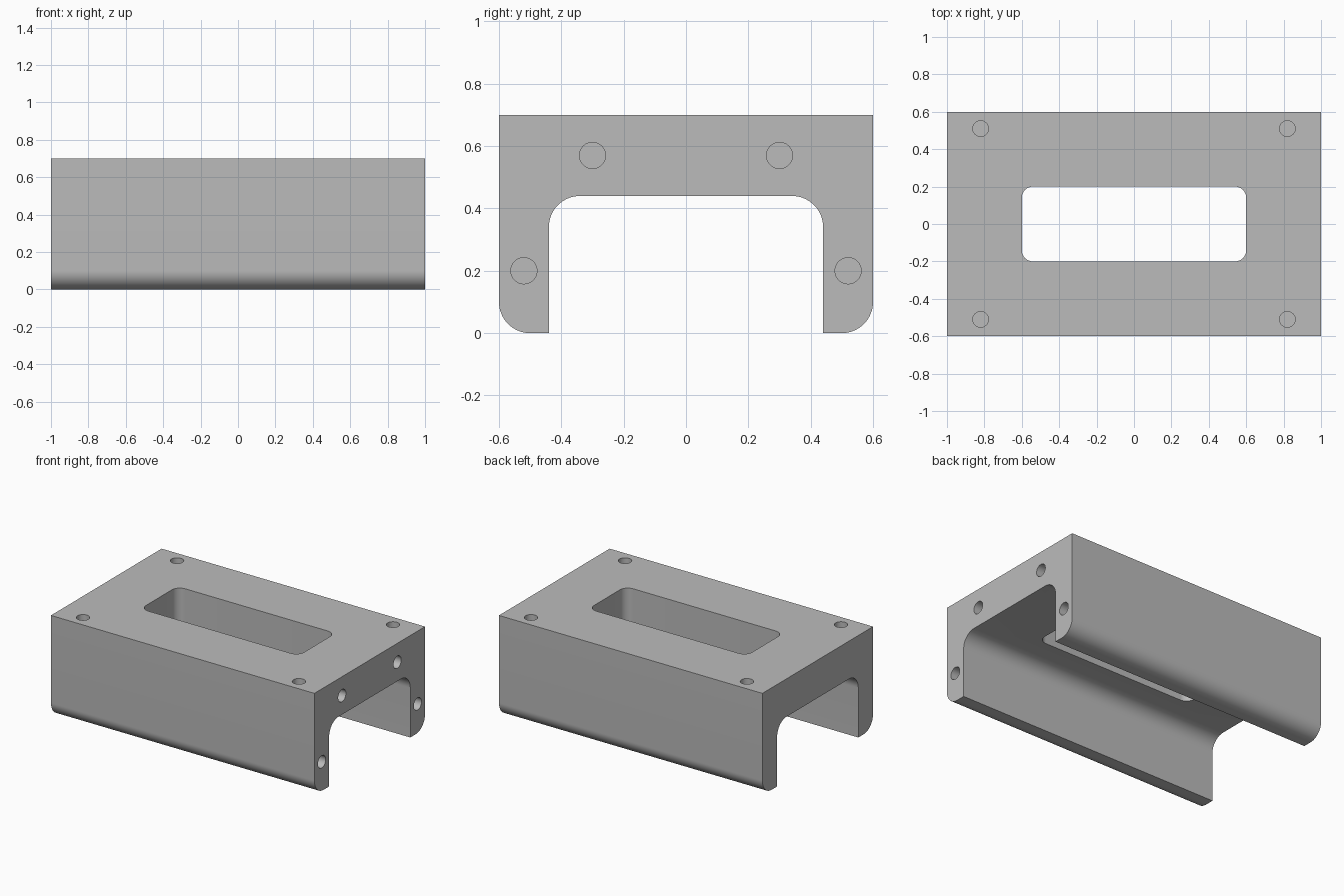
import bpy, bmesh, math
from mathutils import Matrix, Vector

cube = bpy.data.objects.get("Cube")
if cube:
    bpy.data.objects.remove(cube, do_unlink=True)

grey = bpy.data.materials.new("plain grey")
grey.use_nodes = True
colour = (0.5, 0.5, 0.5, 1)
grey.diffuse_color = colour
grey.node_tree.nodes["Principled BSDF"].inputs["Base Color"].default_value = colour


def arc(cx, cy, r, start, end, steps=16):
    """Points along a corner arc, angles in degrees."""
    angles = [math.radians(start + (end - start) * i / steps) for i in range(steps + 1)]
    return [(cx + r * math.cos(a), cy + r * math.sin(a)) for a in angles]


def prism(name, outline, place, depth):
    """Extrude a 2D outline along its local z, from 0 to depth."""
    bm = bmesh.new()
    face = bm.faces.new([bm.verts.new((x, y, 0)) for x, y in outline])
    top = bmesh.ops.extrude_face_region(bm, geom=[face])["geom"]
    bmesh.ops.translate(bm, vec=Vector((0, 0, depth)),
                        verts=[v for v in top if isinstance(v, bmesh.types.BMVert)])
    bm.transform(place)
    bmesh.ops.recalc_face_normals(bm, faces=bm.faces)
    mesh = bpy.data.meshes.new(name)
    bm.to_mesh(mesh)
    bm.free()
    obj = bpy.data.objects.new(name, mesh)
    bpy.context.collection.objects.link(obj)
    mesh.materials.append(grey)
    return obj


# Channel body: half section mirrored across the middle, run along x
half = [(0.6, 0.7)] + arc(0.5, 0.1, 0.1, 0, -90) + [(0.44, 0)] + arc(0.34, 0.34, 0.1, 0, 90)
section = half + [(-y, z) for y, z in reversed(half)]
along_x = Matrix(((0, 0, 1, 0), (1, 0, 0, 0), (0, 1, 0, 0), (0, 0, 0, 1)))
body = prism("channel_body", section, Matrix.Translation((-1, 0, 0)) @ along_x, 2)

# Rounded slot through the top plate
r = 0.06
slot = []
for i, (sx, sy) in enumerate([(1, 1), (-1, 1), (-1, -1), (1, -1)]):
    slot += arc(sx * (0.6 - r), sy * (0.2 - r), r, 90 * i, 90 * i + 90, 10)
cutters = [prism("slot_cutter", slot, Matrix.Translation((0, 0, 0.3)), 0.6)]

# Blind screw holes in the top corners and both ends
circle = arc(0, 0, 0.042, 0, 360, 40)[:-1]
depth, over = 0.2, 0.05
for sx in (-1, 1):
    for sy in (-1, 1):
        spot = Matrix.Translation((sx * 0.82, sy * 0.51, 0.7 - depth))
        cutters.append(prism("top_hole_cutter", circle, spot, depth + over))
        for y, z in ((0.3, 0.57), (0.52, 0.2)):
            spot = Matrix.Translation((sx * (1 - depth), sy * y, z)) @ along_x
            cutters.append(prism("end_hole_cutter", circle, spot, sx * (depth + over)))

for cutter in cutters:
    cut = body.modifiers.new(cutter.name, "BOOLEAN")
    cut.operation = "DIFFERENCE"
    cut.solver = "EXACT"
    cut.object = cutter

# Bake the cuts and clear away the cutters
bpy.context.view_layer.update()
evaluated = body.evaluated_get(bpy.context.evaluated_depsgraph_get())
body_mesh = bpy.data.meshes.new_from_object(evaluated)
body.modifiers.clear()
body.data = body_mesh
for cutter in cutters:
    bpy.data.objects.remove(cutter, do_unlink=True)

# Smooth curved surfaces, sharp edges
bpy.ops.object.select_all(action="DESELECT")
body.select_set(True)
bpy.context.view_layer.objects.active = body
bpy.ops.object.shade_smooth_by_angle(angle=math.radians(30))
